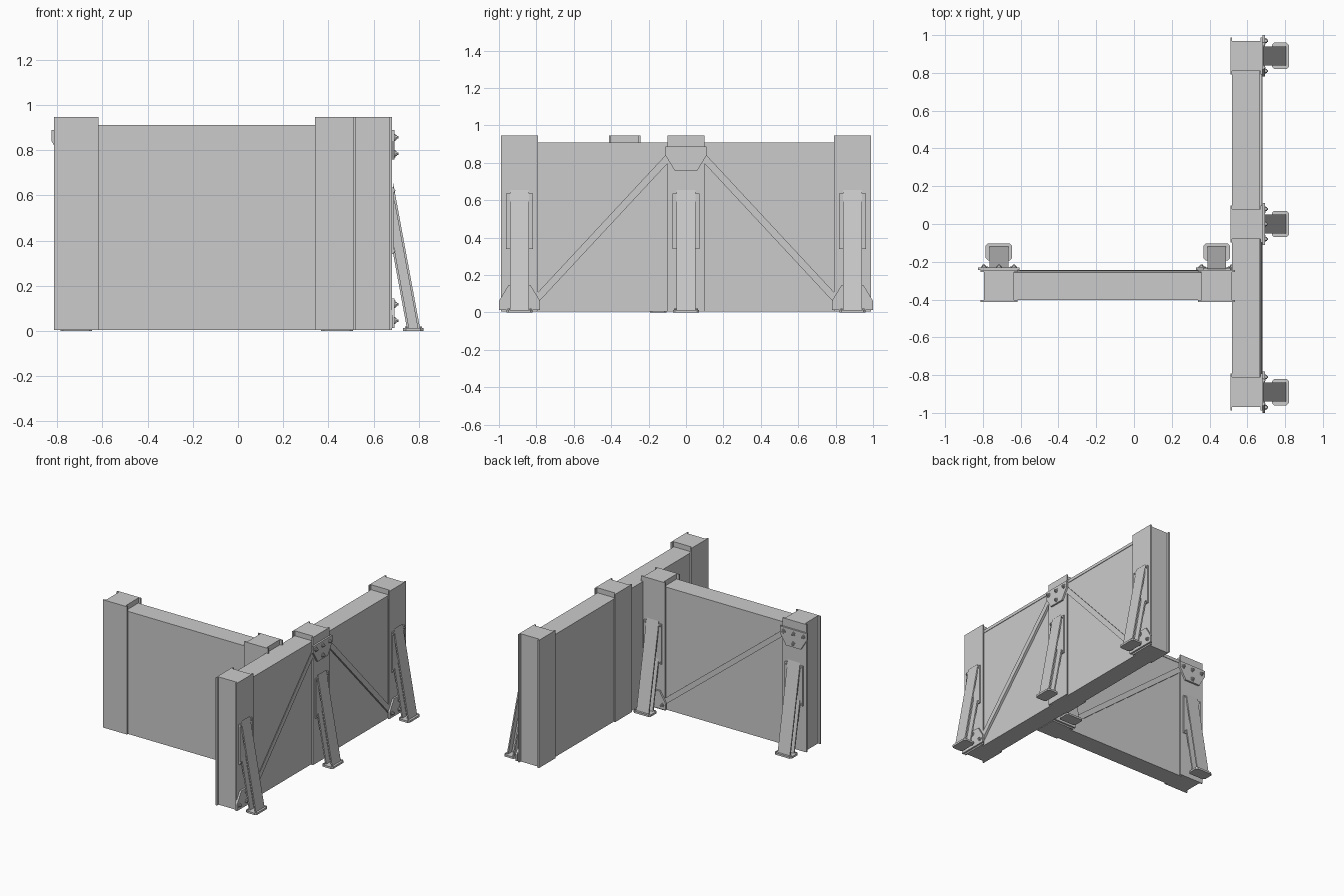
import bpy, bmesh, math
from mathutils import Vector

if "Cube" in bpy.data.objects:
    bpy.data.objects.remove(bpy.data.objects["Cube"])

# Wall frames: u runs along the wall, v points outward to the braced side
FRAMES = {
    "long": lambda u, v, z: Vector((0.68 + v, u, z)),
    "short": lambda u, v, z: Vector((u, -0.243 + v, z)),
}
Z0 = 0.004


def prism(name, frame, ring_a, ring_b, bevel=0.0):
    """Solid between two matching rings of (u, v, z) points."""
    to_world = FRAMES[frame]
    bm = bmesh.new()
    a = [bm.verts.new(to_world(*p)) for p in ring_a]
    b = [bm.verts.new(to_world(*p)) for p in ring_b]
    bm.faces.new(a)
    bm.faces.new(b)
    n = len(a)
    for i in range(n):
        bm.faces.new((a[i], a[(i + 1) % n], b[(i + 1) % n], b[i]))
    bmesh.ops.recalc_face_normals(bm, faces=bm.faces)
    mesh = bpy.data.meshes.new(name)
    bm.to_mesh(mesh)
    bm.free()
    obj = bpy.data.objects.new(name, mesh)
    bpy.context.collection.objects.link(obj)
    return obj


def plate(name, frame, outline, v0, v1):
    """Outline of (u, z) points extruded along v."""
    return prism(name, frame, [(u, v0, z) for u, z in outline],
                 [(u, v1, z) for u, z in outline])


def box(name, frame, u0, u1, v0, v1, z0, z1):
    return plate(name, frame, [(u0, z0), (u1, z0), (u1, z1), (u0, z1)], v0, v1)


def side(name, frame, outline, u0, u1):
    """Outline of (v, z) points extruded along u."""
    return prism(name, frame, [(u0, v, z) for v, z in outline],
                 [(u1, v, z) for v, z in outline])


def circle(u, z, r, n):
    return [(u + r * math.cos(2 * math.pi * i / n),
             z + r * math.sin(2 * math.pi * i / n)) for i in range(n)]


def bolt(frame, u, z, v, s=1.0):
    plate("bolt_washer", frame, circle(u, z, 0.016 * s, 16), v, v + 0.004 * s)
    plate("bolt_nut", frame, circle(u, z, 0.011 * s, 6), v, v + 0.011 * s)
    plate("bolt_end", frame, circle(u, z, 0.006 * s, 10), v, v + 0.016 * s)


def post(frame, u):
    box("post_core", frame, u - 0.08, u + 0.08, -0.162, -0.01, Z0, 0.947)
    box("post_outer_flange", frame, u - 0.098, u + 0.098, -0.010, 0, Z0, 0.947)
    box("post_inner_flange", frame, u - 0.098, u + 0.098, -0.170, -0.160, Z0, 0.947)


def prop(frame, u):
    # Plate against the post
    box("prop_head_plate", frame, u - 0.073, u + 0.073, 0, 0.009, 0.34, 0.635)
    for s in (-1, 1):
        for z in (0.354, 0.621):
            bolt(frame, u + s * 0.062, z, 0.009, 0.5)
    # Sloping I-section
    def slope(o, z):
        return o + (0.6 - z) * 0.185
    vh, zb = 0.006, 0.012
    for name, o, t in (("prop_outer_flange", 0.016, 0.010), ("prop_inner_flange", -0.032, 0.010)):
        zo = 0.6 - (vh - o) / 0.185
        zi = 0.6 - (vh - o + t) / 0.185
        side(name, frame, [(vh, zo), (slope(o, zb), zb), (slope(o - t, zb), zb), (vh, zi)],
             u - 0.05, u + 0.05)
    zo = 0.6 - (vh - 0.010) / 0.185
    zi = 0.6 - (vh + 0.038) / 0.185
    side("prop_web", frame, [(vh, zo), (slope(0.010, zb), zb), (slope(-0.038, zb), zb), (vh, zi)],
         u - 0.006, u + 0.006)
    # Chamfered foot plate
    c, a, v0, v1 = 0.012, 0.07, 0.05, 0.14
    ring = [(-a + c, v0), (a - c, v0), (a, v0 + c), (a, v1 - c),
            (a - c, v1), (-a + c, v1), (-a, v1 - c), (-a, v0 + c)]
    prism("prop_foot_plate", frame, [(u + p, v, 0) for p, v in ring],
          [(u + p, v, 0.014) for p, v in ring])
    for s in (-1, 1):
        for v in (0.064, 0.128):
            hexa = circle(u + s * 0.058, v, 0.006, 6)
            prism("foot_bolt", frame, [(p, q, 0.013) for p, q in hexa],
                  [(p, q, 0.02) for p, q in hexa])


def gusset(frame, u, top):
    # Bottom plate is the top plate turned over
    h = (lambda d: 0.888 - d) if top else (lambda d: 0.014 + d)
    outline = [(-0.11, 0), (0.11, 0), (0.11, 0.048), (0.06, 0.13), (-0.06, 0.13), (-0.11, 0.048)]
    plate("gusset_plate", frame, [(u + p, h(d)) for p, d in outline], 0, 0.013)
    for p, d in ((-0.08, 0.032), (0, 0.032), (0.08, 0.032), (0, 0.104)):
        bolt(frame, u + p, h(d), 0.013)


def brace(frame, top_u, low_u):
    # Angle section between opposite gussets
    s = math.copysign(1, low_u - top_u)
    a, b = Vector((top_u + s * 0.075, 0.85)), Vector((low_u - s * 0.075, 0.055))
    d = (b - a).normalized()
    n = Vector((-d.y, d.x))
    if n.y < 0:
        n = -n
    for name, lo, hi, v0, v1 in (("brace_face", -0.019, 0.019, -0.005, 0),
                                 ("brace_leg", -0.019, -0.012, -0.024, 0)):
        pts = [a + n * lo, b + n * lo, b + n * hi, a + n * hi]
        plate(name, frame, [(p.x, p.y) for p in pts], v0, v1)


def panel(frame, u0, u1):
    box("wall_panel", frame, u0, u1, -0.158, -0.018, Z0, 0.888)
    box("panel_coping", frame, u0, u1, -0.160, -0.014, 0.888, 0.91)


# Long wall: three posts, braces mirrored about the middle
for u in (-0.89, 0, 0.89):
    post("long", u)
    prop("long", u)
    gusset("long", u, u == 0)
for s in (-1, 1):
    panel("long", *sorted((s * 0.07, s * 0.83)))
    brace("long", 0, s * 0.89)

# Short wall: two posts and a single brace
for u, top in ((-0.715, True), (0.438, False)):
    post("short", u)
    prop("short", u)
    gusset("short", u, top)
panel("short", -0.65, 0.37)
brace("short", -0.715, 0.438)
